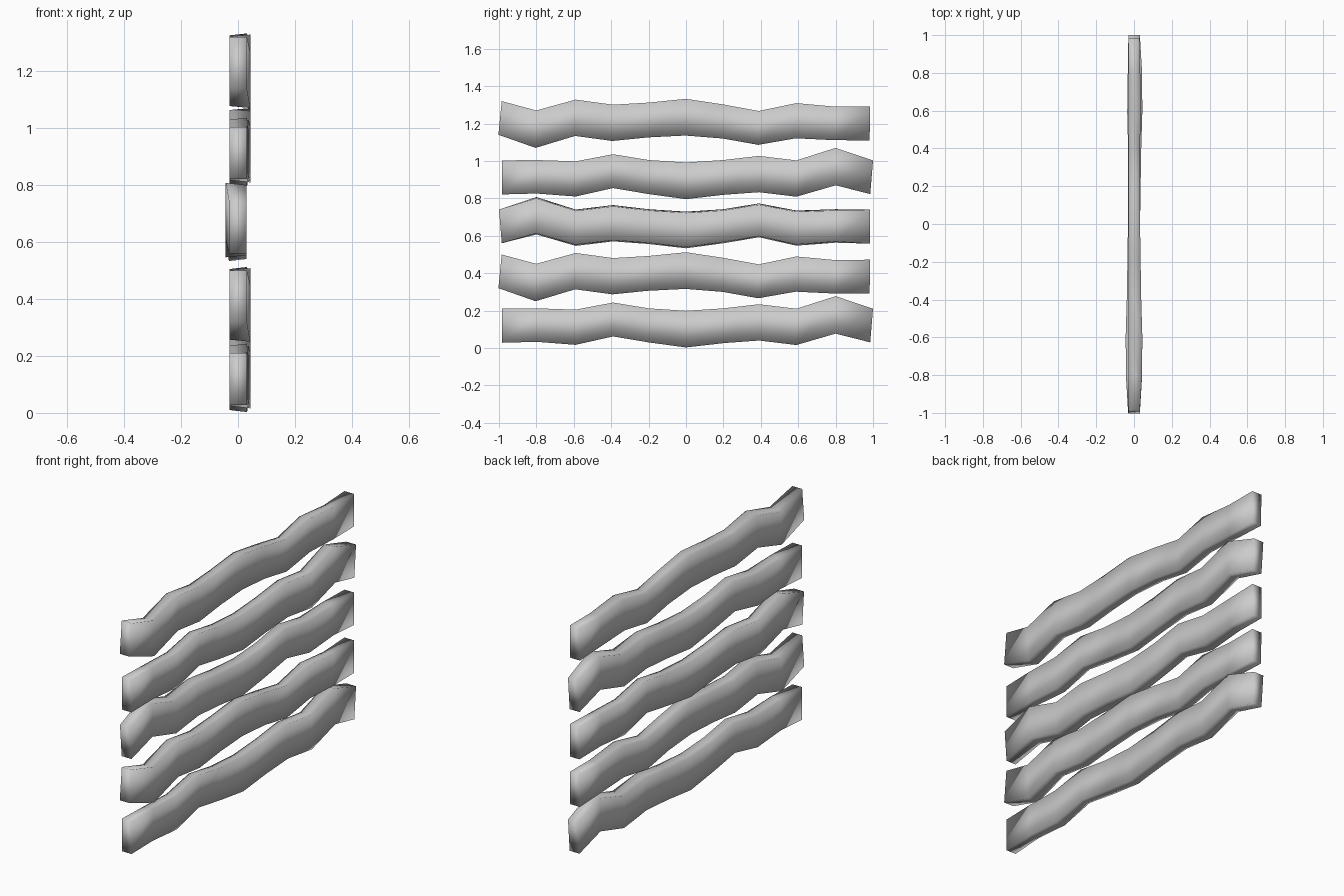
import bpy, bmesh, math

if "Cube" in bpy.data.objects:
    bpy.data.objects.remove(bpy.data.objects["Cube"])

# Stations along the plank: (y, bottom z, top z, outer face x)
STATIONS = [
    (-0.985, 0.028, 0.210, 0.030), (-0.80, 0.033, 0.212, 0.033),
    (-0.59, 0.017, 0.205, 0.036), (-0.39, 0.062, 0.243, 0.031),
    (-0.20, 0.030, 0.212, 0.031), (0.0, 0.003, 0.199, 0.032),
    (0.20, 0.026, 0.212, 0.035), (0.39, 0.040, 0.234, 0.038),
    (0.59, 0.016, 0.210, 0.044), (0.80, 0.077, 0.277, 0.043),
    (0.985, 0.030, 0.210, 0.031)]
BACK = -0.03


def plank_mesh():
    bm = bmesh.new()
    rings = []
    last = len(STATIONS) - 1
    for i, (y, lo, hi, x) in enumerate(STATIONS):
        inset = 0.0 if i in (0, last) else 0.007
        y_top = y + 0.015 if i == last else y
        rings.append([bm.verts.new(p) for p in (
            (BACK, y, lo + inset), (x, y, lo),
            (x, y_top, hi), (BACK, y_top, hi - inset))])
    for a, b in zip(rings, rings[1:]):
        for k in range(4):
            n = (k + 1) % 4
            bm.faces.new((a[k], a[n], b[n], b[k]))
    bm.faces.new(rings[0])
    bm.faces.new(rings[-1])
    bmesh.ops.recalc_face_normals(bm, faces=bm.faces)
    for f in bm.faces:
        f.smooth = True
    me = bpy.data.meshes.new("warped_plank")
    bm.to_mesh(me)
    bm.free()
    return me


# Five copies of one warped plank, flipped or turned for variety
mesh = plank_mesh()
flip = (math.pi - 0.015, 0, 0)
turn = (0, 0, math.pi)
LAYOUT = [("bottom_plank", 0.0, (0, 0, 0)), ("lower_plank", 0.515, flip),
          ("middle_plank", 0.53, turn), ("upper_plank", 0.793, (0, 0, 0)),
          ("top_plank", 1.335, flip)]
for name, z, rot in LAYOUT:
    ob = bpy.data.objects.new(name, mesh)
    ob.location = (0, 0, z)
    ob.rotation_euler = rot
    bpy.context.collection.objects.link(ob)
